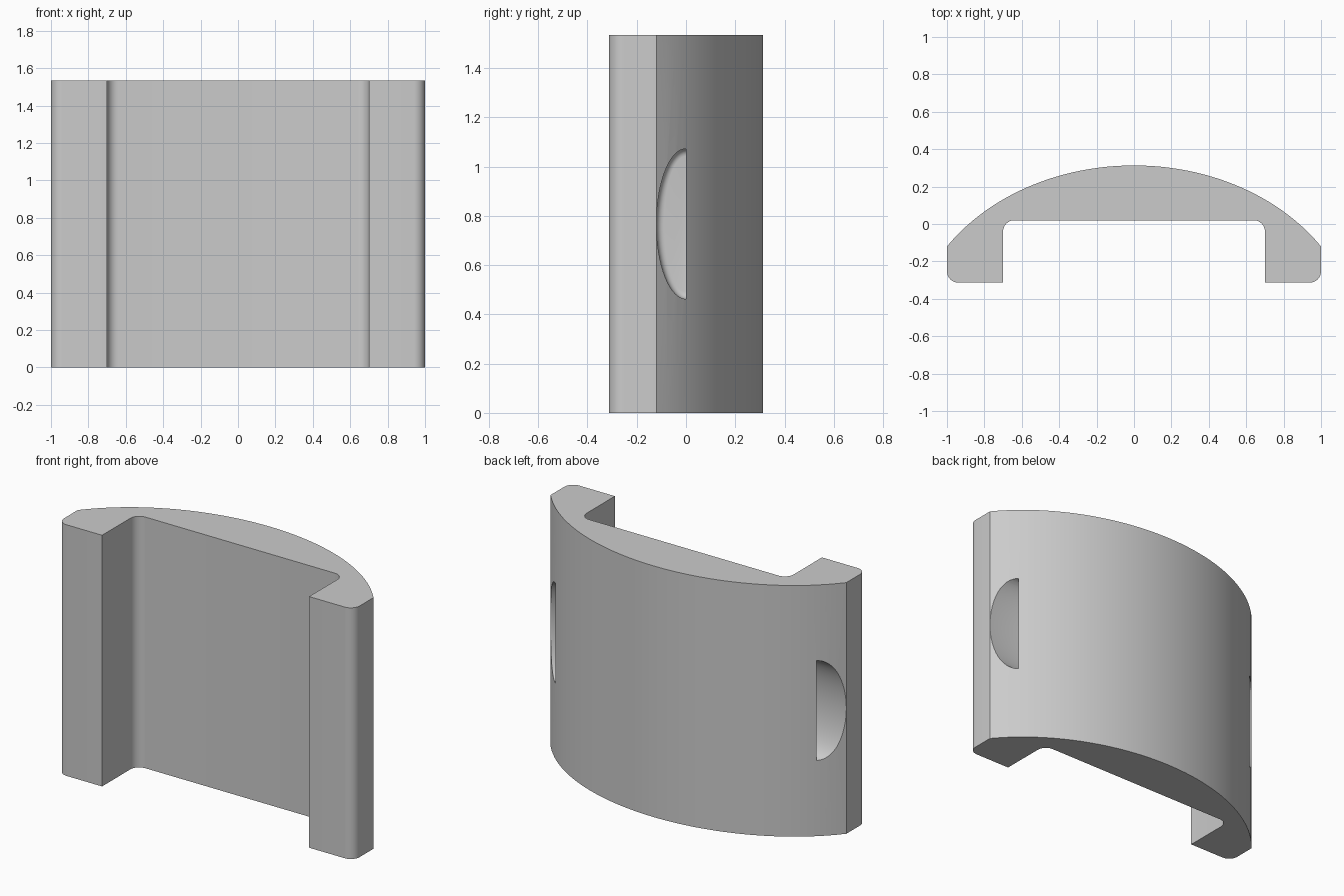
import bpy
import bmesh
from math import sin, cos, pi, sqrt, radians

if "Cube" in bpy.data.objects:
    bpy.data.objects.remove(bpy.data.objects["Cube"])

HEIGHT = 1.535
FRONT, BACK, SIDE_EDGE = -0.313, 0.313, -0.12
LEG_IN, CHANNEL = 0.7, 0.02
FILLET = 0.06

grey = bpy.data.materials.new("plain_grey")
grey.use_nodes = True
colour = (0.6, 0.6, 0.6, 1)
grey.diffuse_color = colour
grey.node_tree.nodes["Principled BSDF"].inputs["Base Color"].default_value = colour


def loft(name, rings):
    """Solid skinned through closed rings of equal length."""
    bm = bmesh.new()
    loops = [[bm.verts.new(p) for p in ring] for ring in rings]
    n = len(loops[0])
    for a, b in zip(loops, loops[1:]):
        for i in range(n):
            j = (i + 1) % n
            bm.faces.new((a[i], a[j], b[j], b[i]))
    bm.faces.new(loops[0])
    bm.faces.new(loops[-1])
    bmesh.ops.recalc_face_normals(bm, faces=bm.faces)
    mesh = bpy.data.meshes.new(name)
    bm.to_mesh(mesh)
    bm.free()
    mesh.materials.append(grey)
    obj = bpy.data.objects.new(name, mesh)
    bpy.context.collection.objects.link(obj)
    return obj


def fillet(cx, cy, start, end, steps=8):
    angles = [radians(start + (end - start) * i / steps) for i in range(steps + 1)]
    return [(cx + FILLET * cos(a), cy + FILLET * sin(a)) for a in angles]


# Half outline: channel corner, leg, then the bowed back
half = fillet(LEG_IN - FILLET, CHANNEL - FILLET, 90, 0)
half.append((LEG_IN, FRONT))
half += fillet(1 - FILLET, FRONT + FILLET, -90, 0)
A = 1.2
B = (BACK - SIDE_EDGE) / (1 - sqrt(1 - 1 / A**2))
STEPS = 28
for i in range(STEPS):
    x = 1 - i / STEPS
    half.append((x, BACK - B * (1 - sqrt(1 - (x / A)**2))))
outline = half + [(0, BACK)] + [(-x, y) for x, y in reversed(half)]
body = loft("curved_bracket", [[(x, y, z) for x, y in outline] for z in (0, HEIGHT)])


# Half-oval finger pockets in both ends, with a rounded floor edge
def pocket_ring(x, inset):
    ry, rz = 0.12 - inset, 0.305 - inset
    return [(x, -ry * sin(pi * i / 32), HEIGHT / 2 + rz * cos(pi * i / 32))
            for i in range(33)]


FLOOR, ROUND = 0.75, 0.03
bpy.context.view_layer.objects.active = body
for side in (1, -1):
    rings = [pocket_ring(side * 1.1, 0)]
    for i in range(6):
        a = pi / 2 * i / 5
        rings.append(pocket_ring(side * (FLOOR + ROUND * (1 - sin(a))), ROUND * (1 - cos(a))))
    cutter = loft("pocket_cutter", rings)
    cutter.hide_render = True
    mod = body.modifiers.new("pocket", "BOOLEAN")
    mod.operation = "DIFFERENCE"
    mod.solver = "EXACT"
    mod.object = cutter
    bpy.ops.object.modifier_apply(modifier=mod.name)
    bpy.data.objects.remove(cutter)

# Smooth curves, crisp corners
bpy.ops.object.select_all(action="DESELECT")
body.select_set(True)
bpy.ops.object.shade_smooth_by_angle(angle=radians(30))
